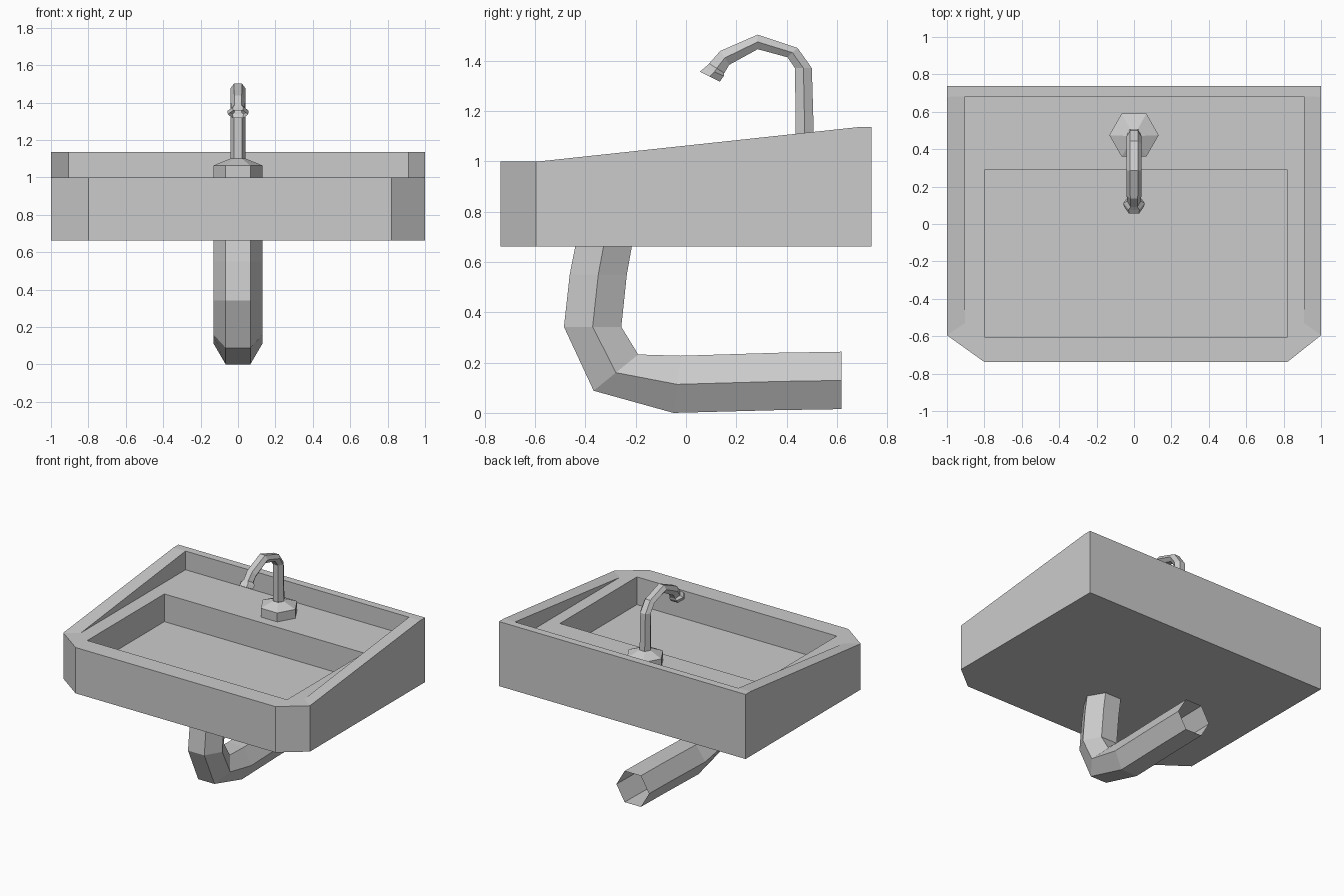
import bpy, bmesh
from mathutils import Vector

if "Cube" in bpy.data.objects:
    bpy.data.objects.remove(bpy.data.objects["Cube"])


def make_object(name, verts, faces):
    mesh = bpy.data.meshes.new(name)
    mesh.from_pydata(verts, [], faces)
    bm = bmesh.new()
    bm.from_mesh(mesh)
    bmesh.ops.recalc_face_normals(bm, faces=bm.faces)
    bm.to_mesh(mesh)
    bm.free()
    obj = bpy.data.objects.new(name, mesh)
    bpy.context.collection.objects.link(obj)
    return obj


def hex_tube(name, rings, x0=0.0):
    """Six-sided open tube; each ring is (outer y, outer z, inner y, inner z, x radius)."""
    verts, faces = [], []
    for oy, oz, iy, iz, r in rings:
        o, i = Vector((x0, oy, oz)), Vector((x0, iy, iz))
        half, wide = Vector((r / 2, 0, 0)), Vector((r, 0, 0))
        mid = (o + i) / 2
        verts += [o - half, o + half, mid + wide, i + half, i - half, mid - wide]
    for k in range(len(rings) - 1):
        for j in range(6):
            a, b = k * 6 + j, k * 6 + (j + 1) % 6
            faces.append((a, b, b + 6, a + 6))
    return make_object(name, verts, faces)


# Basin: chamfered slab with sloping raised rim, flat deck and sunken bowl
BOTTOM, DECK, BACK, FLOOR = 0.662, 0.998, 1.135, 0.795
outline = [(-1, -0.595), (-0.8, -0.738), (0.82, -0.738), (1, -0.595), (1, 0.738), (-1, 0.738)]
bowl = [(-0.8, -0.603), (0.82, -0.603), (0.82, 0.29), (-0.8, 0.29)]
p = {}
for n, (x, y) in enumerate(outline):
    p[f"b{n}"] = (x, y, BOTTOM)
    p[f"t{n}"] = (x, y, DECK if n < 4 else BACK)
for n, (x, y) in enumerate(bowl):
    p[f"u{n}"] = (x, y, DECK)
    p[f"f{n}"] = (x, y, FLOOR)
for side, s, x in (("R", 1, 0.909), ("L", -1, -0.903)):
    p["rim" + side] = (s, 0.68, BACK)
    p["top" + side] = (x, 0.682, BACK)
    p["low" + side] = (x, 0.682, DECK)
    p["tip" + side] = (x, -0.53, DECK)
face_names = [
    # underside and outer walls
    "b0 b1 b2 b3 b4 b5", "b0 b1 t1 t0", "b1 b2 t2 t1", "b2 b3 t3 t2",
    "b3 b4 t4 rimR t3", "b4 b5 t5 t4", "b5 b0 t0 rimL t5",
    # rim and its inner walls
    "t3 rimR topR tipR", "t0 tipL topL rimL", "t4 t5 rimL topL topR rimR",
    "lowR topR topL lowL", "tipR topR lowR", "tipL lowL topL",
    # deck
    "u3 u2 lowR lowL", "u2 u1 tipR lowR", "u3 lowL tipL u0",
    "t1 t2 u1 u0", "t2 t3 tipR u1", "t0 t1 u0 tipL",
    # bowl
    "f0 f1 f2 f3", "u0 u1 f1 f0", "u1 u2 f2 f1", "u2 u3 f3 f2", "u3 u0 f0 f3",
]
index = {k: n for n, k in enumerate(p)}
make_object("basin", list(p.values()), [[index[k] for k in f.split()] for f in face_names])

# Drain pipe
hex_tube("drain_pipe", [
    (-0.44, 0.662, -0.215, 0.662, 0.132),
    (-0.462, 0.55, -0.235, 0.55, 0.132),
    (-0.485, 0.342, -0.257, 0.342, 0.132),
    (-0.367, 0.088, -0.19, 0.232, 0.132),
    (-0.05, 0.0, -0.02, 0.227, 0.132),
    (0.37, 0.011, 0.37, 0.239, 0.132),
    (0.617, 0.015, 0.617, 0.243, 0.132),
])

# Tap base: short hexagonal block with sloping shoulder
hex_tube("tap_base", [
    (0.59, 0.998, 0.36, 0.998, 0.132),
    (0.59, 1.063, 0.36, 1.063, 0.132),
    (0.507, 1.1, 0.435, 1.1, 0.041),
])

# Tap spout with flared nozzle
hex_tube("tap_spout", [
    (0.508, 1.1, 0.436, 1.1, 0.041),
    (0.5, 1.37, 0.433, 1.37, 0.041),
    (0.443, 1.45, 0.403, 1.413, 0.041),
    (0.285, 1.503, 0.285, 1.445, 0.041),
    (0.136, 1.438, 0.172, 1.383, 0.04),
    (0.092, 1.388, 0.152, 1.35, 0.036),
    (0.076, 1.373, 0.15, 1.338, 0.057),
    (0.055, 1.356, 0.134, 1.316, 0.054),
])
